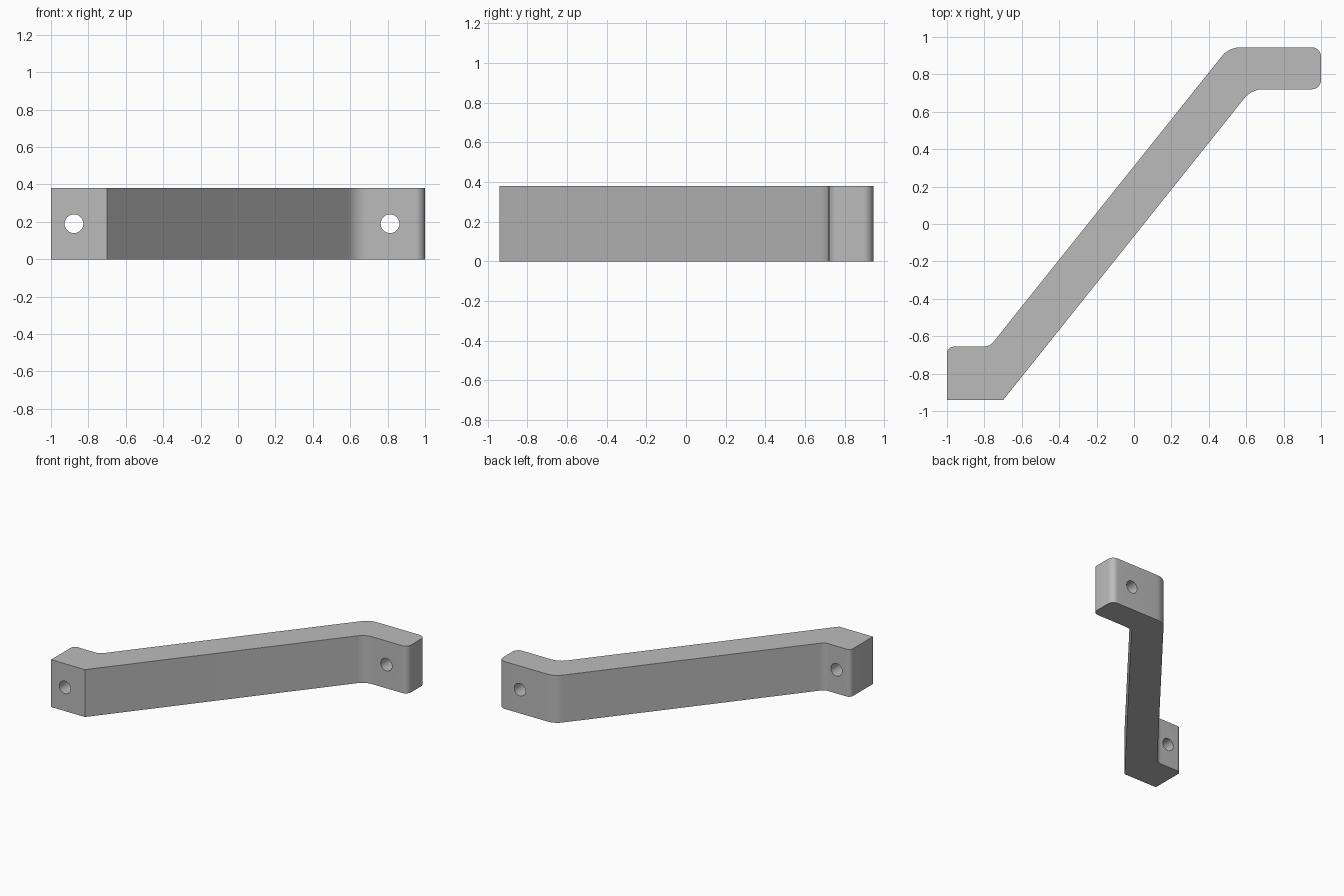
import bpy
import bmesh
import math
from mathutils import Vector

HEIGHT = 0.38

cube = bpy.data.objects.get("Cube")
if cube:
    bpy.data.objects.remove(cube, do_unlink=True)

grey = bpy.data.materials.new("plain grey")
grey.use_nodes = True
colour = (0.5, 0.5, 0.5, 1)
grey.diffuse_color = colour
grey.node_tree.nodes["Principled BSDF"].inputs["Base Color"].default_value = colour


def rounded(corners, steps=10):
    """Outline points with each (x, y, radius) corner filleted."""
    points = []
    for i, (x, y, radius) in enumerate(corners):
        p = Vector((x, y))
        if radius == 0:
            points.append(p)
            continue
        a = (Vector(corners[i - 1][:2]) - p).normalized()
        b = (Vector(corners[(i + 1) % len(corners)][:2]) - p).normalized()
        half = a.angle(b) / 2
        centre = p + (a + b).normalized() * radius / math.sin(half)
        start = p + a * radius / math.tan(half) - centre
        end = p + b * radius / math.tan(half) - centre
        sweep = start.angle(end)
        for k in range(steps + 1):
            t = k / steps
            points.append(centre + (start * math.sin((1 - t) * sweep)
                                    + end * math.sin(t * sweep)) / math.sin(sweep))
    return points


# Bracket: slanted bar with a mounting foot at each end
outline = rounded([
    (-1, -0.942, 0), (-0.70, -0.942, 0),
    (0.628, 0.72, 0.13), (1, 0.72, 0.05),
    (1, 0.945, 0.05), (0.508, 0.945, 0.13),
    (-0.772, -0.656, 0.07), (-1, -0.656, 0.035),
])
bm = bmesh.new()
base = bm.faces.new([bm.verts.new((p.x, p.y, 0)) for p in outline])
top = bmesh.ops.extrude_face_region(bm, geom=[base])["geom"]
bmesh.ops.translate(bm, vec=(0, 0, HEIGHT),
                    verts=[v for v in top if isinstance(v, bmesh.types.BMVert)])
bmesh.ops.recalc_face_normals(bm, faces=bm.faces)
mesh = bpy.data.meshes.new("bracket")
bm.to_mesh(mesh)
bm.free()
mesh.materials.append(grey)
bracket = bpy.data.objects.new("bracket", mesh)
bpy.context.collection.objects.link(bracket)

# Screw holes through the feet
for x, y in ((-0.877, -0.8), (0.813, 0.83)):
    bpy.ops.mesh.primitive_cylinder_add(vertices=40, radius=0.05, depth=0.5,
                                        location=(x, y, HEIGHT / 2),
                                        rotation=(math.pi / 2, 0, 0))
    cutter = bpy.context.object
    cutter.name = "hole_cutter"
    cutter.hide_render = True
    cutter.data.materials.append(grey)
    cut = bracket.modifiers.new("screw hole", "BOOLEAN")
    cut.operation = "DIFFERENCE"
    cut.solver = "EXACT"
    cut.object = cutter
    bpy.ops.object.select_all(action="DESELECT")
    bracket.select_set(True)
    bpy.context.view_layer.objects.active = bracket
    bpy.ops.object.modifier_apply(modifier=cut.name)
    bpy.data.objects.remove(cutter, do_unlink=True)

bpy.ops.object.shade_smooth_by_angle(angle=math.radians(30))
